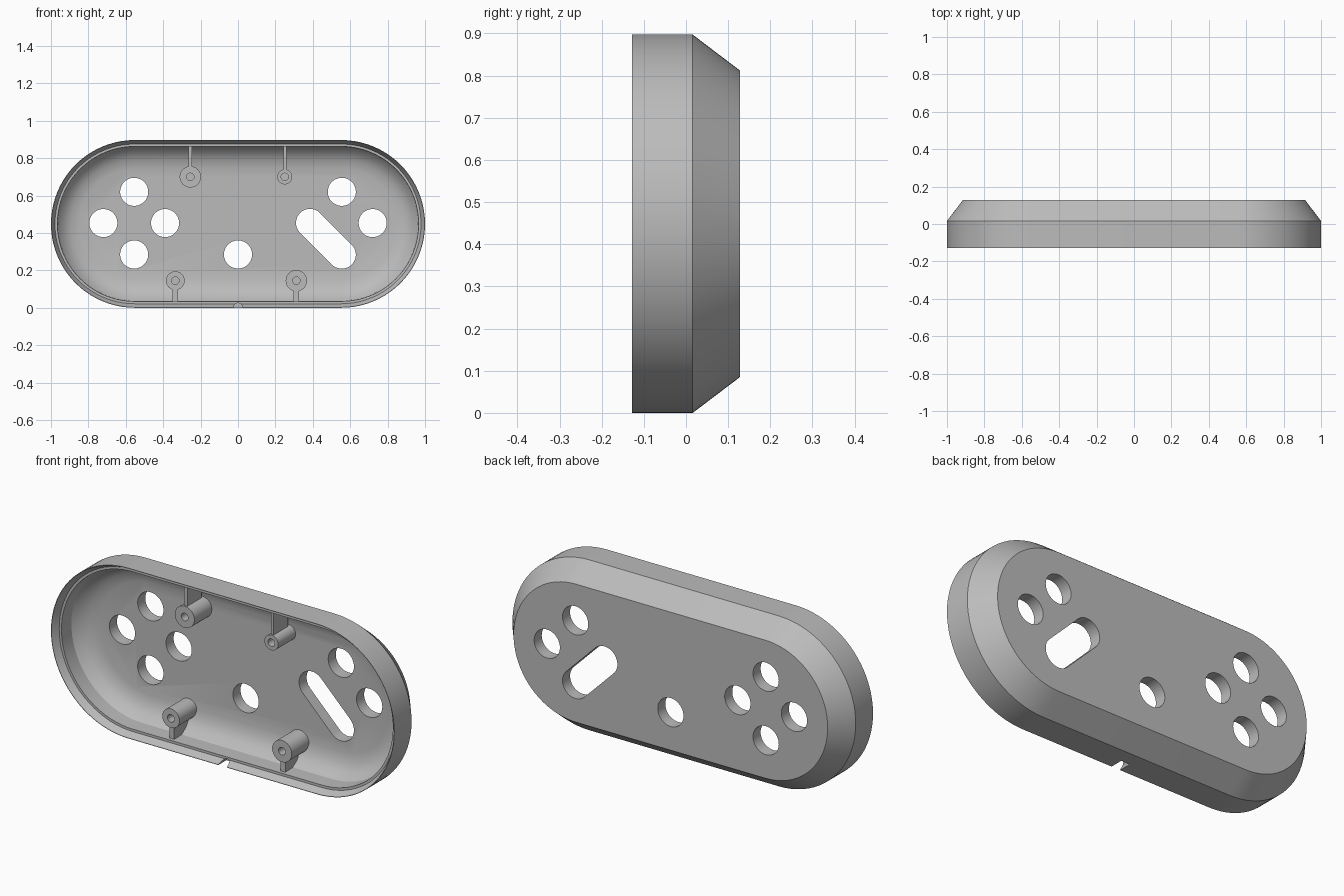
import bpy, bmesh, math
from mathutils import Matrix, Vector

cube = bpy.data.objects.get("Cube")
if cube:
    bpy.data.objects.remove(cube, do_unlink=True)

MID = 0.4485   # height of the shell's centre line
HALF = 0.5515  # half length of the straight sides

grey = bpy.data.materials.new("plain grey")
grey.use_nodes = True
colour = (0.5, 0.5, 0.5, 1)
grey.diffuse_color = colour
grey.node_tree.nodes["Principled BSDF"].inputs["Base Color"].default_value = colour


def finish(bm, name):
    bmesh.ops.remove_doubles(bm, verts=bm.verts, dist=1e-5)
    bmesh.ops.recalc_face_normals(bm, faces=bm.faces)
    mesh = bpy.data.meshes.new(name)
    bm.to_mesh(mesh)
    bm.free()
    mesh.materials.append(grey)
    obj = bpy.data.objects.new(name, mesh)
    bpy.context.collection.objects.link(obj)
    return obj


def loft(bm, rings, x=0, z=0, half=0, tilt=0, n=32):
    """Stack rounded outlines (radius, y) along y and cap both ends."""
    turn = Matrix.Rotation(tilt, 3, "Y")
    loops = []
    for r, y in rings:
        loop = []
        for side in (1, -1):
            for i in range(n + 1):
                a = math.pi * (i / n - 0.5)
                p = Vector((side * (half + r * math.cos(a)), 0, side * r * math.sin(a)))
                loop.append(bm.verts.new(turn @ p + Vector((x, y, z))))
        loops.append(loop)
    for a, b in zip(loops, loops[1:]):
        for i in range(len(a)):
            j = (i + 1) % len(a)
            bm.faces.new((a[i], a[j], b[j], b[i]))
    bm.faces.new(loops[0])
    bm.faces.new(loops[-1])


def smooth(obj, angle=25):
    bpy.ops.object.select_all(action="DESELECT")
    obj.select_set(True)
    bpy.context.view_layer.objects.active = obj
    bpy.ops.object.shade_smooth_by_angle(angle=math.radians(angle))


# Hollow shell: back face, bevel, side wall, tapered rim, ledge, inner wall, floor
bm = bmesh.new()
loft(bm, [(0.3635, 0.128), (MID, 0.016), (MID, -0.128), (0.446, -0.128),
          (0.427, -0.09), (0.414, -0.09), (0.412, -0.01), (0.385, 0.028),
          (0.345, 0.052), (0.295, 0.065)], z=MID, half=HALF, n=40)
shell = finish(bm, "shell")

# Round button openings, diagonal slot and cable notch
bm = bmesh.new()
through = [(0.075, 0.0), (0.075, 0.2)]
for x, z in [(-0.555, 0.62), (-0.72, 0.453), (-0.39, 0.453), (-0.555, 0.285),
             (0, 0.285), (0.555, 0.62), (0.72, 0.453)]:
    loft(bm, through, x, z)
loft(bm, through, 0.47, 0.369, half=0.12, tilt=math.radians(45))
loft(bm, [(0.025, -0.2), (0.025, -0.06)], 0, 0)
cutter = finish(bm, "opening_cutter")
cutter.hide_render = True

cut = shell.modifiers.new("openings", "BOOLEAN")
cut.operation = "DIFFERENCE"
cut.solver = "EXACT"
cut.object = cutter
bpy.context.view_layer.objects.active = shell
bpy.ops.object.modifier_apply(modifier=cut.name)
bpy.data.objects.remove(cutter, do_unlink=True)
smooth(shell)

# Screw posts with blind bores, each tied to the nearest wall by a rib
for name, x, z, r, width in [("upper_right", -0.255, 0.7, 0.057, 0.02),
                             ("upper_left", 0.25, 0.7, 0.04, 0.016),
                             ("lower_right", -0.335, 0.145, 0.05, 0.028),
                             ("lower_left", 0.312, 0.145, 0.057, 0.028)]:
    bm = bmesh.new()
    loft(bm, [(r, 0.075), (r, -0.08), (0.02, -0.08), (0.02, 0.03)], x, z, n=20)
    smooth(finish(bm, name + "_post"))

    side = 1 if z > MID else -1
    near, far = z + side * r * 0.9, MID + side * 0.42
    bm = bmesh.new()
    bmesh.ops.create_cube(bm, size=1, matrix=Matrix.Translation((x, -0.012, (near + far) / 2))
                          @ Matrix.Diagonal((width, 0.12, abs(far - near), 1)))
    finish(bm, name + "_rib")
